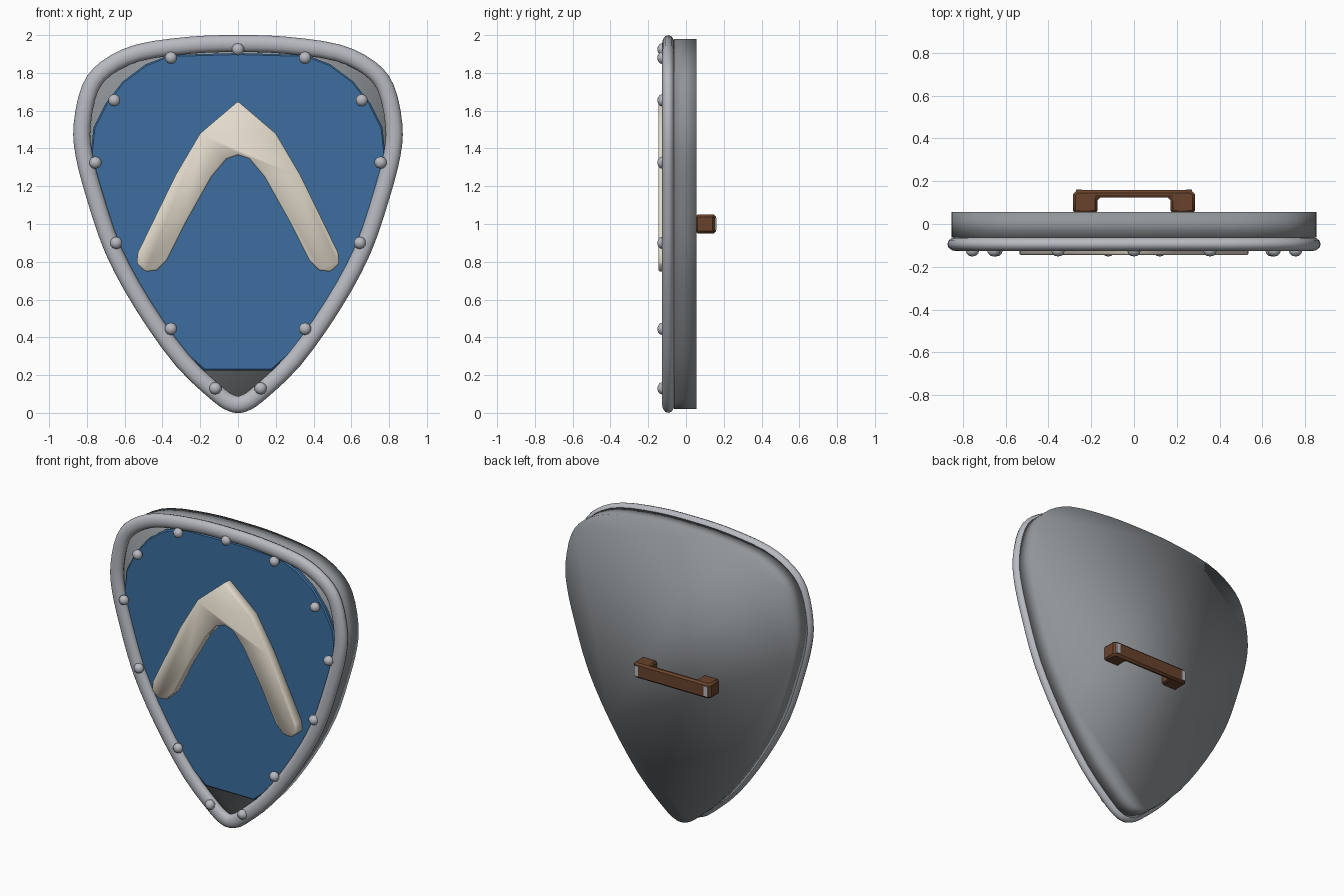
import bpy, bmesh, math
from mathutils import Vector, Matrix

cube = bpy.data.objects.get("Cube")
if cube:
    bpy.data.objects.remove(cube, do_unlink=True)


def material(name, rgb):
    m = bpy.data.materials.new(name)
    m.use_nodes = True
    m.diffuse_color = (*rgb, 1)
    m.node_tree.nodes["Principled BSDF"].inputs["Base Color"].default_value = (*rgb, 1)
    return m


steel = material("grey steel", (0.28, 0.30, 0.315))
bright = material("bright steel", (0.48, 0.49, 0.53))
blue = material("blue paint", (0.045, 0.155, 0.345))
cream = material("cream", (0.77, 0.71, 0.60))
leather = material("brown leather", (0.14, 0.055, 0.025))


def finish(bm, name, mat, bevel=0, angle=180):
    bmesh.ops.recalc_face_normals(bm, faces=bm.faces[:])
    me = bpy.data.meshes.new(name)
    bm.to_mesh(me)
    bm.free()
    me.materials.append(mat)
    ob = bpy.data.objects.new(name, me)
    bpy.context.collection.objects.link(ob)
    bpy.ops.object.select_all(action='DESELECT')
    ob.select_set(True)
    bpy.context.view_layer.objects.active = ob
    if bevel:
        mod = ob.modifiers.new("Bevel", 'BEVEL')
        mod.width, mod.segments, mod.limit_method = bevel, 1, 'ANGLE'
        mod.angle_limit = math.radians(50)
        bpy.ops.object.modifier_apply(modifier=mod.name)
    bpy.ops.object.shade_smooth_by_angle(angle=math.radians(angle))


def closed(half):
    """Mirror a right-hand profile, from top centre to bottom centre."""
    pts = [Vector(p) for p in half]
    return pts + [Vector((-p.x, p.y)) for p in reversed(pts) if p.x > 0]


def rounded(pts, steps=3):
    """Catmull-Rom smoothing of a closed loop."""
    out, n = [], len(pts)
    for i in range(n):
        a, b, c, d = (pts[(i + k) % n] for k in (-1, 0, 1, 2))
        for s in range(steps):
            t = s / steps
            out.append(0.5 * (2 * b + (c - a) * t + (2 * a - 5 * b + 4 * c - d) * t * t
                              + (3 * b - a - 3 * c + d) * t ** 3))
    return out


def normals(pts):
    n = len(pts)
    tangents = [(pts[(i + 1) % n] - pts[i - 1]).normalized() for i in range(n)]
    return [Vector((-t.y, t.x)) for t in tangents]


def inset(pts, d):
    return [p - v * d for p, v in zip(pts, normals(pts))]


def prism(name, points, depth, mat, bevel=0, angle=180):
    """Extrude a flat 3D polygon along a vector."""
    bm = bmesh.new()
    face = bm.faces.new([bm.verts.new(p) for p in points])
    ext = bmesh.ops.extrude_face_region(bm, geom=[face], use_keep_orig=True)
    moved = [g for g in ext["geom"] if isinstance(g, bmesh.types.BMVert)]
    bmesh.ops.translate(bm, verts=moved, vec=depth)
    finish(bm, name, mat, bevel, angle)


def slab(name, pts, front, back, mat, bevel=0, angle=180):
    prism(name, [(p.x, front, p.y) for p in pts], (0, back - front, 0), mat, bevel, angle)


# Shield outline
outline = rounded(closed([
    (0, 2.0), (0.25, 1.992), (0.54, 1.95), (0.725, 1.86), (0.825, 1.735), (0.87, 1.53),
    (0.86, 1.36), (0.80, 1.13), (0.70, 0.84), (0.54, 0.545), (0.33, 0.25),
    (0.13, 0.06), (0.05, 0.01), (0, 0)]))
slab("shield_body", inset(outline, 0.02), -0.063, 0.055, steel)

# Rim tube: an oval section swept around the outline
bm = bmesh.new()
centre = inset(outline, 0.045)
sides = 12
rings = []
for p, v in zip(centre, normals(outline)):
    ring = []
    for k in range(sides):
        a = math.tau * k / sides
        q = p + v * 0.045 * math.cos(a)
        ring.append(bm.verts.new((q.x, -0.094 + 0.033 * math.sin(a), q.y)))
    rings.append(ring)
for i, ring in enumerate(rings):
    prev = rings[i - 1]
    for k in range(sides):
        bm.faces.new((prev[k - 1], prev[k], ring[k], ring[k - 1]))
finish(bm, "shield_rim", bright)

# Painted front panel set back inside the rim, flat at top and bottom
panel = closed([
    (0, 1.905), (0.36, 1.895), (0.49, 1.845), (0.61, 1.755), (0.70, 1.64), (0.765, 1.51),
    (0.785, 1.32), (0.72, 1.08), (0.615, 0.82), (0.47, 0.56), (0.30, 0.33),
    (0.18, 0.225), (0, 0.225)])
slab("front_panel", panel, -0.088, -0.05, blue, 0.008, 40)

# Raised chevron
chevron = [Vector(p) for p in (
    (0, 1.65), (0.20, 1.48), (0.33, 1.26), (0.53, 0.85), (0.537, 0.79), (0.49, 0.747),
    (0.43, 0.755), (0.375, 0.81), (0.275, 1.01), (0.14, 1.25), (0.06, 1.345), (0, 1.365))]
chevron += [Vector((-p.x, p.y)) for p in reversed(chevron[1:-1])]
slab("chevron", chevron, -0.146, -0.08, cream, 0.008)

# Flattened rivets around the rim
for i, (x, z) in enumerate([(0, 1.925), (0.355, 1.88), (0.655, 1.655), (0.755, 1.325),
                            (0.645, 0.90), (0.355, 0.445), (0.12, 0.13)]):
    for side in ((1, -1) if x else (1,)):
        bm = bmesh.new()
        bmesh.ops.create_uvsphere(
            bm, u_segments=10, v_segments=6, radius=0.033,
            matrix=Matrix.Translation((side * x, -0.124, z))
            @ Matrix.Diagonal((1, 0.85, 1, 1)) @ Matrix.Rotation(math.pi / 2, 4, 'X'))
        finish(bm, f"rivet_{i}_{'left' if side > 0 else 'right'}", bright)

# Back handle: a bracket profile with two feet
grip = [(-0.285, 0.05), (-0.285, 0.14), (-0.265, 0.158), (0.265, 0.158), (0.285, 0.14),
        (0.285, 0.05), (0.17, 0.05), (0.17, 0.124), (-0.17, 0.124), (-0.17, 0.05)]
prism("handle", [(x, y, 0.95) for x, y in grip], (0, 0, 0.1), leather, 0.012, 40)

# Thin steel plates at the handle ends
for side, label in ((1, "left"), (-1, "right")):
    corners = [(side * x, 0.154, z) for x, z in
               ((0.242, 0.967), (0.27, 0.967), (0.27, 1.033), (0.242, 1.033))]
    prism(f"handle_plate_{label}", corners, (0, 0.007, 0), bright, 0, 40)
